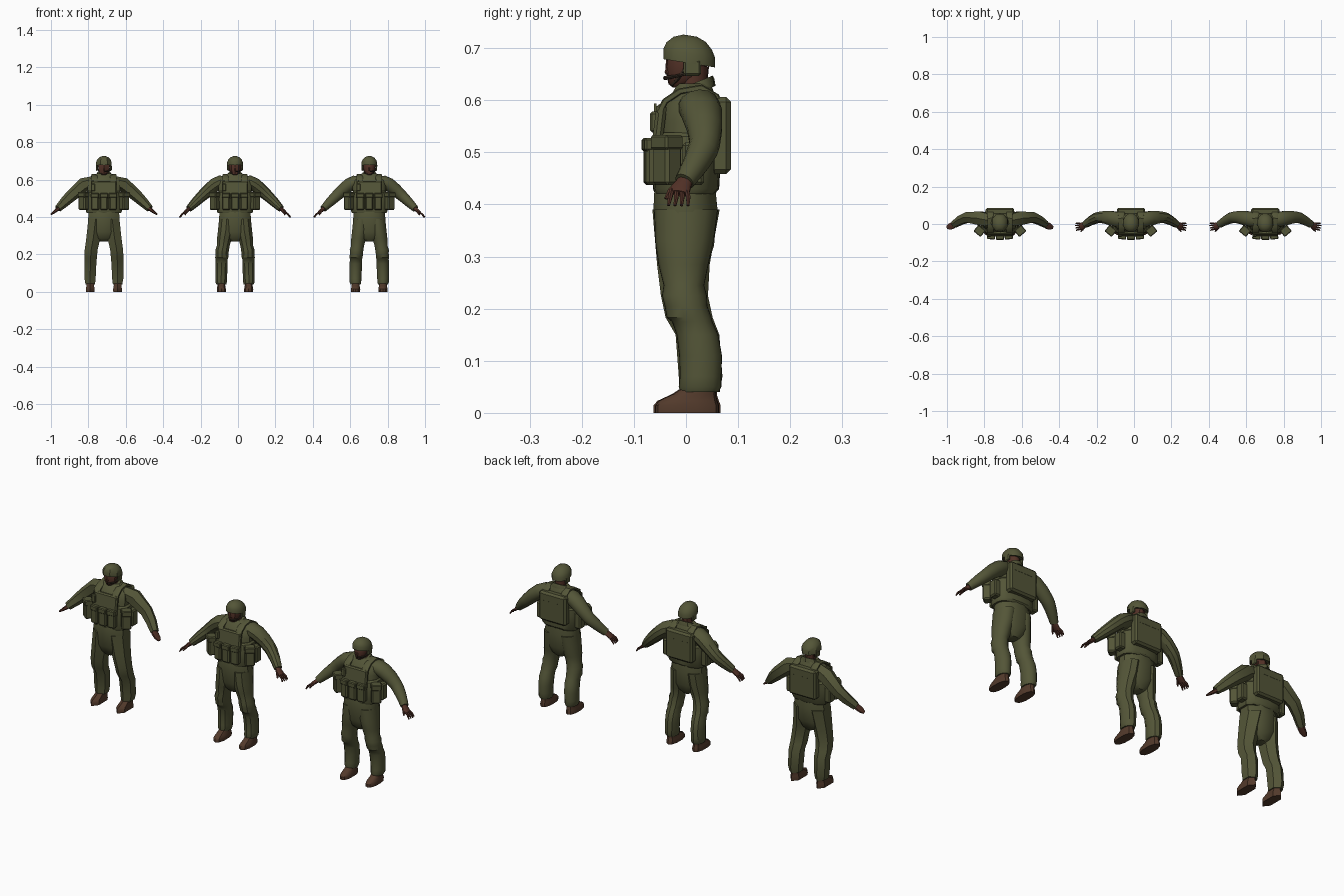
import bpy, bmesh, math
from mathutils import Vector, Matrix


def material(name, rgb):
    m = bpy.data.materials.new(name)
    m.diffuse_color = (*rgb, 1)
    return m


OLIVE = material("olive cloth", (0.088, 0.092, 0.039))
SKIN = material("dark skin", (0.085, 0.031, 0.02))
BOOT = material("brown leather", (0.085, 0.042, 0.024))
DARK = material("dark brown strap", (0.03, 0.02, 0.013))


def finish(name, bm, mat, cx):
    bmesh.ops.recalc_face_normals(bm, faces=bm.faces)
    me = bpy.data.meshes.new(name)
    bm.to_mesh(me)
    bm.free()
    me.materials.append(mat)
    ob = bpy.data.objects.new(name, me)
    ob.location.x = cx
    bpy.context.collection.objects.link(ob)
    return ob


def loft(name, rings, n, mat, cx, side=1, ref=None, power=2.0, tilt=0.0):
    """Skin rings (x, y, z, half width, half depth). With ref the rings
    follow the path; otherwise they stay level, optionally tilted along y."""
    bm = bmesh.new()
    pts = [Vector(r[:3]) for r in rings]
    grow = 1 / math.sqrt(math.cos(math.pi / n))
    loops = []
    for i, r in enumerate(rings):
        if ref:
            t = (pts[min(i + 1, len(pts) - 1)] - pts[max(i - 1, 0)]).normalized()
            v = t.cross(Vector(ref)).normalized()
            u = v.cross(t)
        else:
            u, v = Vector((1, 0, 0)), Vector((0, 1, tilt))
        loop = []
        for k in range(n):
            a = 2 * math.pi * (k + 0.5) / n
            c, s = math.cos(a), math.sin(a)
            c = math.copysign(abs(c) ** (2 / power), c) * grow
            s = math.copysign(abs(s) ** (2 / power), s) * grow
            p = pts[i] + u * (c * r[3]) + v * (s * r[4])
            loop.append(bm.verts.new((p.x * side, p.y, max(p.z, 0))))
        loops.append(loop)
    for a, b in zip(loops, loops[1:]):
        for k in range(n):
            bm.faces.new((a[k], a[(k + 1) % n], b[(k + 1) % n], b[k]))
    bm.faces.new(loops[0])
    bm.faces.new(loops[-1])
    return finish(name, bm, mat, cx)


def box(name, centre, size, mat, cx, turn=0.0, bevel=0.004, lean=0.0):
    bm = bmesh.new()
    bmesh.ops.create_cube(bm, size=1, matrix=Matrix.Diagonal((*size, 1)))
    if bevel:
        bmesh.ops.bevel(bm, geom=bm.edges[:], offset=bevel, segments=1, affect='EDGES')
    m = Matrix.Translation(centre) @ Matrix.Rotation(turn, 4, 'Z') @ Matrix.Rotation(lean, 4, 'X')
    bmesh.ops.transform(bm, matrix=m, verts=bm.verts)
    return finish(name, bm, mat, cx)


LEG = [(.073, .026, .040, .027, .036), (.074, .027, .050, .031, .040),
       (.074, .028, .070, .032, .039), (.073, .028, .110, .033, .040),
       (.072, .022, .150, .034, .039), (.071, .012, .175, .033, .038),
       (.071, .006, .183, .036, .042), (.069, .000, .205, .035, .040),
       (.068, -.003, .225, .037, .042), (.063, -.004, .245, .035, .038),
       (.057, -.005, .285, .040, .047), (.049, -.003, .330, .043, .055),
       (.044, .000, .390, .042, .060)]
HIPS = [(0, .002, .268, .022, .028), (0, 0, .285, .055, .042), (0, 0, .32, .082, .054),
        (0, -.001, .39, .087, .062), (0, -.002, .43, .083, .059), (0, 0, .46, .08, .055)]
SHIRT = [(0, 0, .415, .083, .055), (0, .003, .48, .086, .054), (0, .006, .56, .090, .056),
         (0, .010, .595, .085, .050), (0, .014, .615, .065, .040), (0, .016, .632, .040, .032)]
VEST = [(0, -.002, .420, .092, .056), (0, 0, .430, .097, .062),
        (0, .002, .500, .099, .064), (0, .004, .530, .096, .062), (0, .005, .538, .088, .055)]
ARM = [(.045, .018, .593, .034, .026), (.075, .025, .588, .040, .034),
       (.105, .031, .573, .039, .036), (.140, .036, .546, .034, .033),
       (.172, .036, .516, .029, .030), (.185, .032, .504, .029, .028),
       (.210, .020, .480, .025, .025), (.236, .004, .454, .021, .020),
       (.246, -.003, .444, .019, .018)]
BOOTS = [(.073, .002, 0, .024, .060), (.073, .002, .014, .025, .060),
         (.073, .004, .023, .023, .055), (.073, .016, .036, .021, .040),
         (.073, .024, .046, .021, .033), (.073, .027, .062, .020, .030)]
HEAD = [(0, -.014, .624, .010, .010), (0, -.009, .631, .020, .023),
        (0, -.003, .645, .028, .031), (0, .000, .662, .032, .037),
        (0, .003, .680, .033, .038), (0, .004, .700, .028, .034)]
HELMET = [(0, .006, .675, .040, .046), (0, .006, .671, .043, .050), (0, .006, .690, .0425, .050),
          (0, .006, .704, .037, .044), (0, .007, .717, .026, .031), (0, .008, .724, .011, .013)]


def hand(n, cx, s, low):
    if low:  # simple mitten
        loft("mitten_hand", [(.236, .002, .450, .014, .012), (.252, -.008, .438, .019, .009),
                             (.268, -.014, .425, .018, .007), (.283, -.018, .414, .009, .004)],
             n, SKIN, cx, s, ref=(0, 1, 0))
        return
    loft("palm", [(.238, .002, .450, .013, .012), (.252, -.006, .438, .017, .010),
                  (.264, -.011, .428, .019, .009), (.272, -.013, .421, .017, .007)],
         n, SKIN, cx, s, ref=(0, 1, 0))
    for i in range(4):
        d = i - 1.5
        tip = .298 - .003 * abs(d - .5)
        y = -.013 + d * .0095
        loft("finger", [(.266, y, .427, .0046, .0046), (.284, y + d * .002, .414, .0045, .0045),
                        (tip, y + d * .003 - .002, .398, .0028, .0028)], 6, SKIN, cx, s, ref=(0, 1, 0))
    loft("thumb", [(.250, -.018, .438, .006, .006), (.260, -.030, .425, .0055, .0055),
                   (.268, -.039, .411, .003, .003)], 6, SKIN, cx, s, ref=(0, 1, 0))


def soldier(cx, n, low):
    # clothing of the body
    loft("trouser_seat", HIPS, n + 2, OLIVE, cx, power=2.2)
    loft("shirt", SHIRT, n + 2, OLIVE, cx, power=2.2)
    loft("vest", VEST, n + 4, OLIVE, cx, power=2.8)
    loft("collar", [(0, .018, .612, .048, .036), (0, .018, .626, .040, .034),
                    (0, .018, .634, .036, .031)], n, OLIVE, cx, tilt=.4)
    for s in (-1, 1):
        loft("trouser_leg", LEG[::2] if low else LEG, n, OLIVE, cx, s)
        loft("boot", BOOTS, n, BOOT, cx, s, power=2.4)
        loft("sleeve", ARM[::2] if low else ARM, n, OLIVE, cx, s, ref=(0, 1, 0))
        hand(n, cx, s, low)
        # vest straps over the shoulder
        loft("shoulder_strap", [(.052, -.052, .575, .017, .006), (.052, -.040, .598, .017, .006),
                                (.050, -.012, .617, .017, .006), (.050, .030, .624, .017, .006),
                                (.052, .058, .607, .017, .006), (.054, .070, .585, .017, .006)],
             8, OLIVE, cx, s, ref=(1, 0, 0), power=4)
        # side pouches, turned with the waist
        box("side_pouch", (s * .108, -.036, .485), (.046, .040, .096), OLIVE, cx, s * .7, .006)
        box("side_pouch_flap", (s * .109, -.037, .519), (.050, .044, .028), OLIVE, cx, s * .7)
        box("hip_pouch", (s * .108, .014, .478), (.034, .042, .082), OLIVE, cx, 0, .006)
        # helmet ear cover and chin strap
        box("ear_cover", (s * .037, .012, .662), (.010, .034, .030), OLIVE, cx)
        loft("chin_strap", [(.034, -.002, .660, .003, .003), (.026, -.014, .642, .003, .003),
                            (.010, -.026, .630, .003, .003), (0, -.027, .629, .003, .003)],
             5, DARK, cx, s, ref=(0, 1, 0))
    # front and back plates of the vest
    box("chest_plate", (0, -.052, .545), (.138, .020, .096), OLIVE, cx, 0, .006, -.12)
    box("back_plate", (0, .066, .532), (.152, .040, .148), OLIVE, cx, 0, .009)
    box("back_plate_top_panel", (0, .083, .580), (.110, .007, .036), OLIVE, cx, 0, .002)
    # row of ammunition pouches
    for i in (-1, 0, 1):
        box("front_pouch", (i * .047, -.066 + abs(i) * .003, .480), (.042, .032, .086), OLIVE, cx, i * .12, .006)
        box("front_pouch_flap", (i * .047, -.068 + abs(i) * .003, .515), (.044, .034, .026), OLIVE, cx, i * .12)
    # radio and aerial
    box("radio", (-.058, -.061, .558), (.022, .016, .040), OLIVE, cx)
    box("aerial", (-.058, -.059, .583), (.006, .005, .022), OLIVE, cx, 0, 0)
    # head and helmet
    loft("neck", [(0, .014, .605, .027, .027), (0, .012, .635, .025, .027),
                  (0, .012, .665, .026, .030)], n, SKIN, cx)
    loft("head", HEAD, n, SKIN, cx)
    box("nose", (0, -.035, .657), (.010, .010, .016), SKIN, cx, 0, .003, -.3)
    loft("helmet", HELMET, n + 2, OLIVE, cx, power=2.15, tilt=-.16)
    loft("microphone_boom", [(.036, .004, .652, .003, .003), (.030, -.020, .646, .003, .003),
                             (.012, -.039, .643, .004, .004), (.004, -.040, .643, .004, .004)],
         6, DARK, cx, ref=(0, 0, 1))


# three versions of the same figure, from coarse to fine
soldier(-.717, 6, True)
soldier(-.016, 10, False)
soldier(.702, 14, False)

bpy.ops.object.select_all(action='SELECT')
bpy.context.view_layer.objects.active = bpy.context.selected_objects[0]
bpy.ops.object.shade_smooth_by_angle(angle=math.radians(35))
